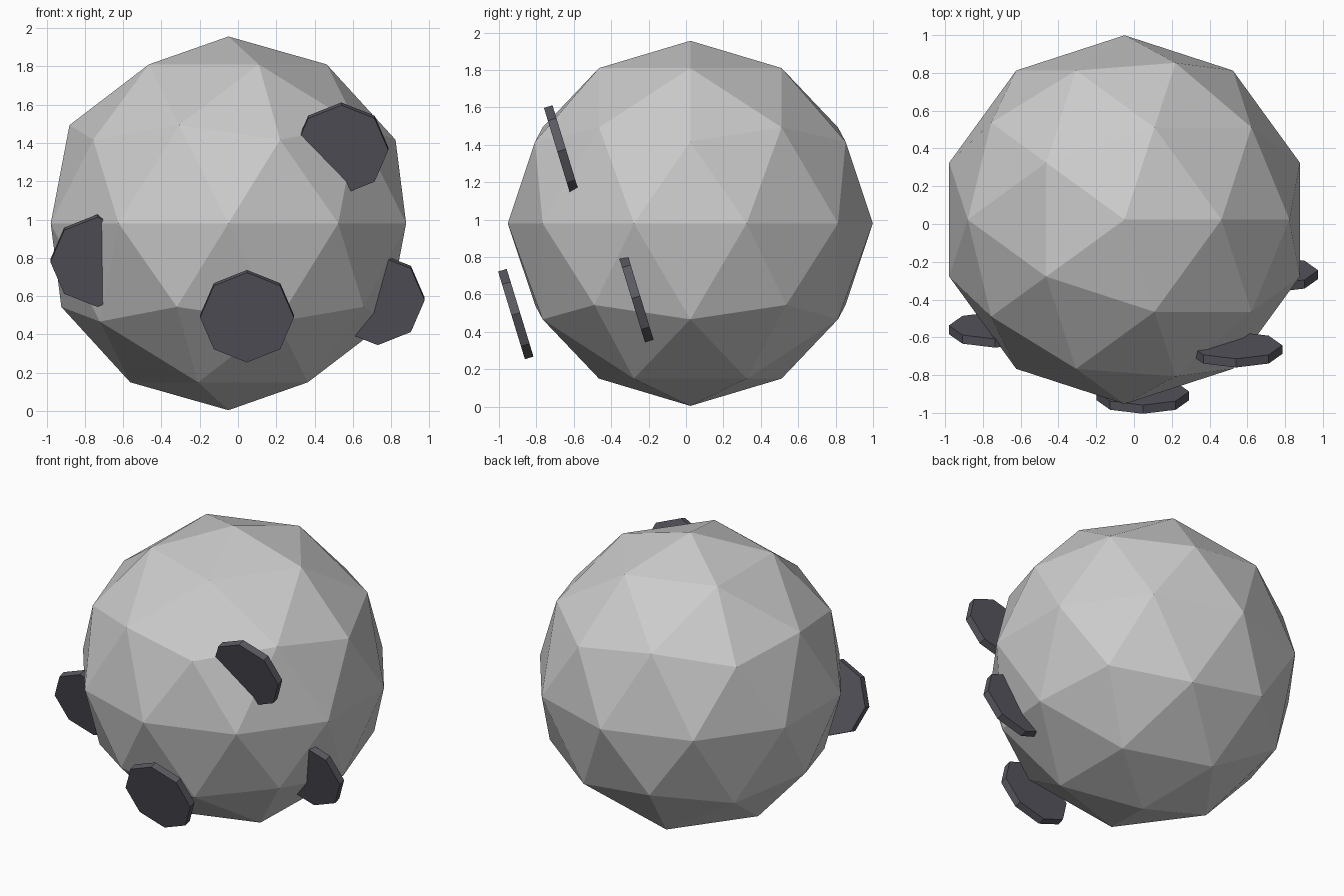
import bpy
from math import radians

if "Cube" in bpy.data.objects:
    bpy.data.objects.remove(bpy.data.objects["Cube"])

def material(name, rgb):
    m = bpy.data.materials.new(name)
    m.diffuse_color = (*rgb, 1)
    m.use_nodes = True
    m.node_tree.nodes["Principled BSDF"].inputs["Base Color"].default_value = m.diffuse_color
    return m

dark = material("dark_slate", (0.10, 0.10, 0.12))

# Faceted boulder body
bpy.ops.mesh.primitive_ico_sphere_add(subdivisions=2, radius=0.976,
                                      location=(-0.05, 0.023, 0.98))
bpy.context.object.name = "boulder"

# Tilted octagonal plates, all sharing one orientation, partly sunk in the boulder
plates = {
    "plate_low_front": (0.047, -0.91, 0.495),
    "plate_upper_right": (0.54, -0.665, 1.37),
    "plate_left": (-0.735, -0.56, 0.785),
    "plate_lower_right": (0.73, -0.268, 0.585),
}
for name, loc in plates.items():
    bpy.ops.mesh.primitive_cylinder_add(vertices=8, radius=0.245, depth=0.048,
                                        location=loc,
                                        rotation=(radians(90 + 17), 0, 0))
    plate = bpy.context.object
    plate.name = name
    plate.data.materials.append(dark)
